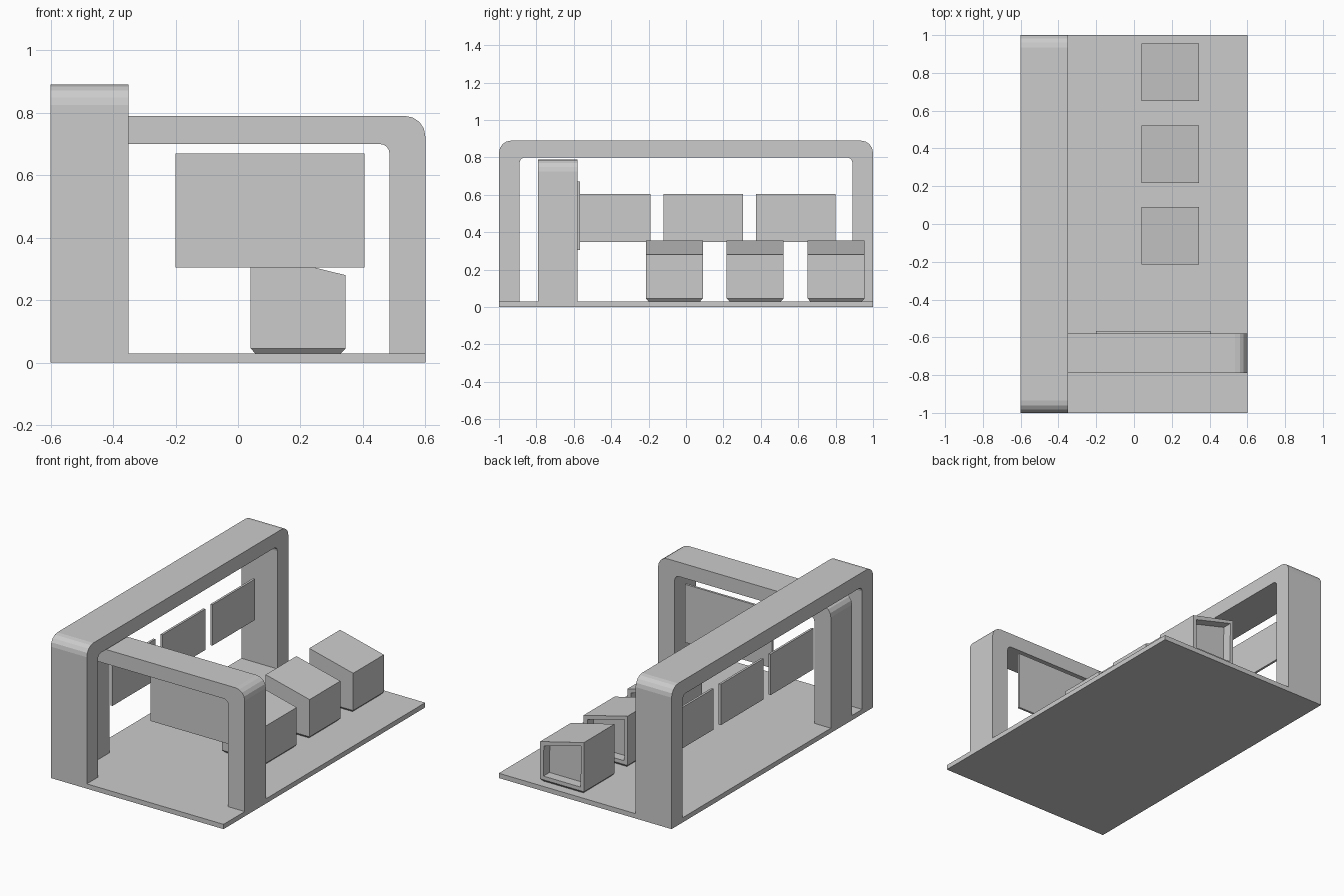
import bpy, bmesh, math
from mathutils import Vector

if "Cube" in bpy.data.objects:
    bpy.data.objects.remove(bpy.data.objects["Cube"])


def finish(name, bm):
    bmesh.ops.recalc_face_normals(bm, faces=bm.faces)
    mesh = bpy.data.meshes.new(name)
    bm.to_mesh(mesh)
    bm.free()
    obj = bpy.data.objects.new(name, mesh)
    bpy.context.collection.objects.link(obj)
    return obj


def box(name, lo, hi):
    bm = bmesh.new()
    bmesh.ops.create_cube(bm, size=1)
    lo, hi = Vector(lo), Vector(hi)
    for v in bm.verts:
        v.co = (lo + hi) / 2 + v.co * (hi - lo)
    return finish(name, bm)


def extrude(bm, points, offset):
    """Closed prism: profile, its shifted copy and the side walls."""
    near = [bm.verts.new(p) for p in points]
    far = [bm.verts.new(Vector(p) + Vector(offset)) for p in points]
    bm.faces.new(near)
    bm.faces.new(far[::-1])
    for i in range(len(near)):
        j = (i + 1) % len(near)
        bm.faces.new([near[j], near[i], far[i], far[j]])


def half_loop(half, top, radius, steps=4):
    """Upside-down U from right foot to left foot with rounded corners."""
    right = [(half, 0)]
    for i in range(steps + 1):
        a = math.pi / 2 * i / steps
        right.append((half - radius + radius * math.cos(a),
                      top - radius + radius * math.sin(a)))
    return right + [(-u, z) for u, z in reversed(right)]


def arch(name, outer, inner, along_y, start, end):
    points = half_loop(*outer) + half_loop(*inner)[::-1]
    bm = bmesh.new()
    if along_y:
        extrude(bm, [(start, u, z) for u, z in points], (end - start, 0, 0))
    else:
        extrude(bm, [(u, start, z) for u, z in points], (0, end - start, 0))
    return finish(name, bm)


# Floor and the two rounded arches
box("floor_platform", (-0.6, -1, 0), (0.6, 1, 0.03))
arch("long_arch", (1, 0.89, 0.065), (0.89, 0.80, 0.03), True, -0.6, -0.35)
arch("cross_arch", (0.6, 0.79, 0.065), (0.485, 0.70, 0.03), False, -0.79, -0.58)

# Screens
box("large_screen", (-0.2, -0.581, 0.305), (0.405, -0.567, 0.67))
for i in range(3):
    y = -0.615 + i * 0.495
    box(f"wall_screen_{i + 1}", (-0.455, y, 0.348), (-0.441, y + 0.425, 0.605))


# Counters: sloped top, tapered foot, recessed opening in the back
def counter(name, y):
    x0, x1 = 0.04, 0.345
    bm = bmesh.new()
    extrude(bm, [(x0, y, 0.046), (x1, y, 0.046), (x1, y, 0.28), (x0, y, 0.355)],
            (0, 0.305, 0))
    bmesh.ops.recalc_face_normals(bm, faces=bm.faces)
    bm.normal_update()
    bottom = min(bm.faces, key=lambda f: f.calc_center_median().z)
    bmesh.ops.inset_region(bm, faces=[bottom], thickness=0.022)
    bmesh.ops.translate(bm, vec=(0, 0, -0.017), verts=bottom.verts)
    bm.normal_update()
    back = max(bm.faces, key=lambda f: f.calc_center_median().y)
    bmesh.ops.inset_region(bm, faces=[back], thickness=0.033)
    inner = bmesh.ops.extrude_discrete_faces(bm, faces=[back])["faces"][0]
    bmesh.ops.translate(bm, vec=(0, -0.06, 0), verts=inner.verts)
    return finish(name, bm)


for i in range(3):
    counter(f"counter_{i + 1}", -0.215 + i * 0.4325)
